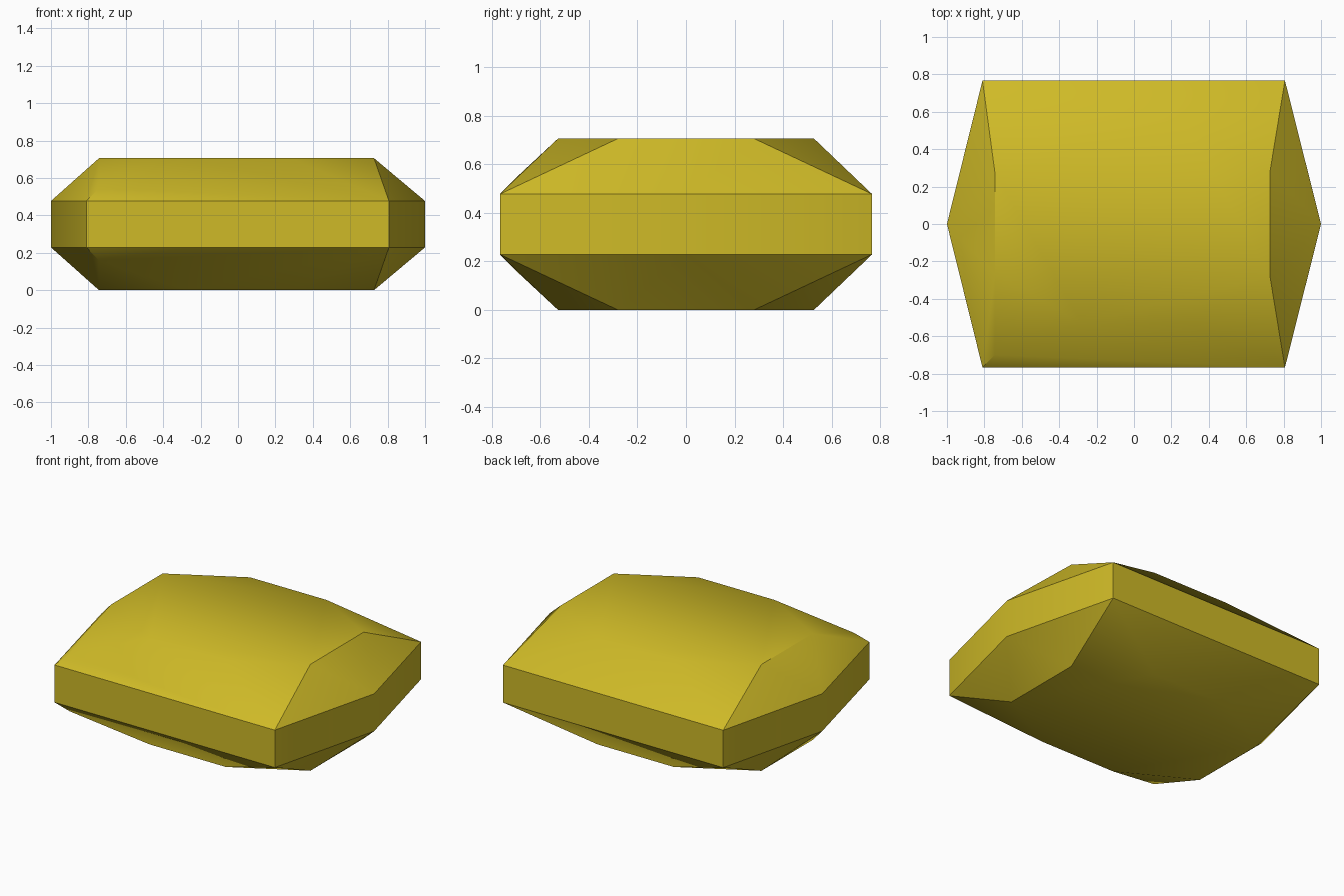
import bpy
import bmesh
from math import radians

cube = bpy.data.objects.get("Cube")
if cube:
    bpy.data.objects.remove(cube, do_unlink=True)

HEIGHT = 0.706

# Colour
gold = bpy.data.materials.new("golden yellow")
gold.use_nodes = True
colour = (0.62, 0.49, 0.02, 1)
gold.diffuse_color = colour
gold.node_tree.nodes["Principled BSDF"].inputs["Base Color"].default_value = colour

# Upper half: six-sided girdle, eight-sided table, one small corner chip
upper = [(-1, 0, 0.477), (1, 0, 0.477), (-0.745, -0.7, 0.545)]
for sy in (-1, 1):
    upper += [(-0.81, sy * 0.767, 0.477), (0.807, sy * 0.767, 0.477),
              (-0.28, sy * 0.527, HEIGHT), (0.28, sy * 0.527, HEIGHT),
              (-0.743, sy * 0.27, HEIGHT), (0.727, sy * 0.28, HEIGHT)]

# Mirror to the lower half and wrap the points in facets
bm = bmesh.new()
for x, y, z in upper:
    bm.verts.new((x, y, z))
    bm.verts.new((x, y, HEIGHT - z))
bmesh.ops.convex_hull(bm, input=bm.verts)
bmesh.ops.dissolve_limit(bm, angle_limit=radians(1),
                         verts=bm.verts, edges=bm.edges)
bmesh.ops.recalc_face_normals(bm, faces=bm.faces)

mesh = bpy.data.meshes.new("faceted_stone")
bm.to_mesh(mesh)
bm.free()
mesh.materials.append(gold)
stone = bpy.data.objects.new("faceted_stone", mesh)
bpy.context.collection.objects.link(stone)

# Soft blending over shallow corners, crisp edges elsewhere
bpy.ops.object.select_all(action='DESELECT')
stone.select_set(True)
bpy.context.view_layer.objects.active = stone
bpy.ops.object.shade_smooth_by_angle(angle=radians(30))
